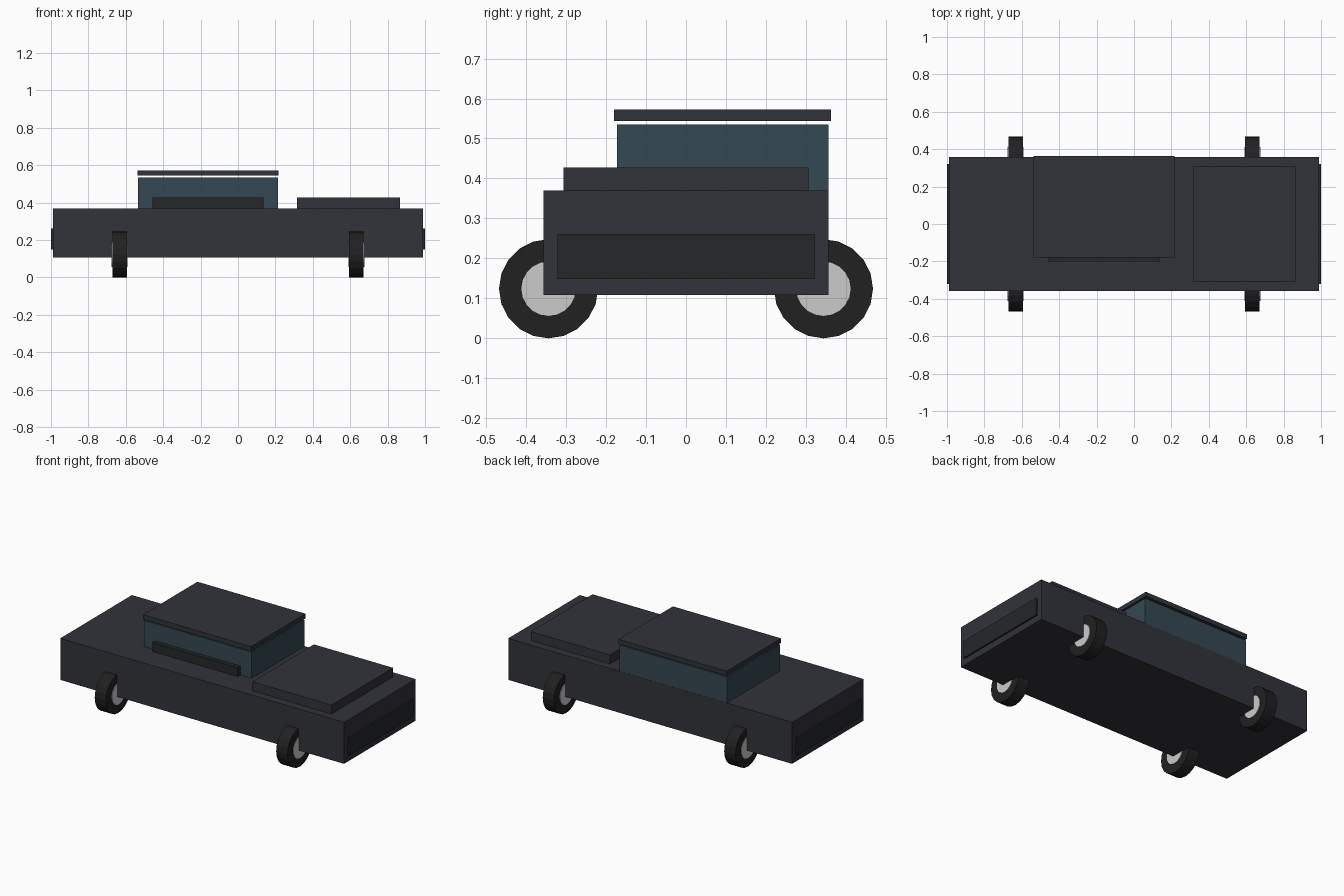
import bpy
import math

if "Cube" in bpy.data.objects:
    bpy.data.objects.remove(bpy.data.objects["Cube"])


def material(name, r, g, b):
    m = bpy.data.materials.new(name)
    m.diffuse_color = (r, g, b, 1)
    m.use_nodes = True
    m.node_tree.nodes["Principled BSDF"].inputs["Base Color"].default_value = m.diffuse_color
    return m


PAINT = material("dark_paint", 0.032, 0.033, 0.043)
GLASS = material("tinted_glass", 0.035, 0.065, 0.085)
TRIM = material("black_trim", 0.018, 0.02, 0.022)
RUBBER = material("rubber", 0.015, 0.015, 0.016)
METAL = material("hub_metal", 0.55, 0.56, 0.56)


def box(name, x, y, z, mat):
    """Box from (min, max) ranges on each axis."""
    bpy.ops.mesh.primitive_cube_add(
        size=1, location=[(a + b) / 2 for a, b in (x, y, z)])
    ob = bpy.context.object
    ob.name = name
    ob.scale = [b - a for a, b in (x, y, z)]
    bpy.ops.object.transform_apply(location=False, rotation=False, scale=True)
    ob.data.materials.append(mat)
    return ob


def disc(name, radius, width, loc, mat):
    """Flat-sided cylinder with its axle along x."""
    bpy.ops.mesh.primitive_cylinder_add(
        vertices=20, radius=radius, depth=width, location=loc,
        rotation=(0, math.pi / 2, 0))
    ob = bpy.context.object
    ob.name = name
    ob.data.materials.append(mat)
    return ob


# Body and hood
box("body", (-0.99, 0.99), (-0.357, 0.357), (0.108, 0.37), PAINT)
box("hood", (0.315, 0.867), (-0.307, 0.307), (0.365, 0.427), PAINT)

# Cabin with a roof floating just above it
box("cabin", (-0.535, 0.215), (-0.173, 0.356), (0.365, 0.535), GLASS)
box("roof", (-0.537, 0.217), (-0.18, 0.363), (0.544, 0.573), PAINT)
box("cabin_sill", (-0.457, 0.137), (-0.2, -0.165), (0.365, 0.427), TRIM)

# End panels
for s, end in ((-1, "rear"), (1, "front")):
    box(end + "_grille", sorted((s * 0.975, s * 1.0)), (-0.322, 0.322),
        (0.149, 0.261), TRIM)

# Wheels
for sx, end in ((-1, "rear"), (1, "front")):
    for sy, side in ((-1, "near"), (1, "far")):
        loc = (sx * 0.633, sy * 0.344, 0.124)
        disc(f"{end}_{side}_tyre", 0.124, 0.078, loc, RUBBER)
        disc(f"{end}_{side}_hub", 0.068, 0.085, loc, METAL)
